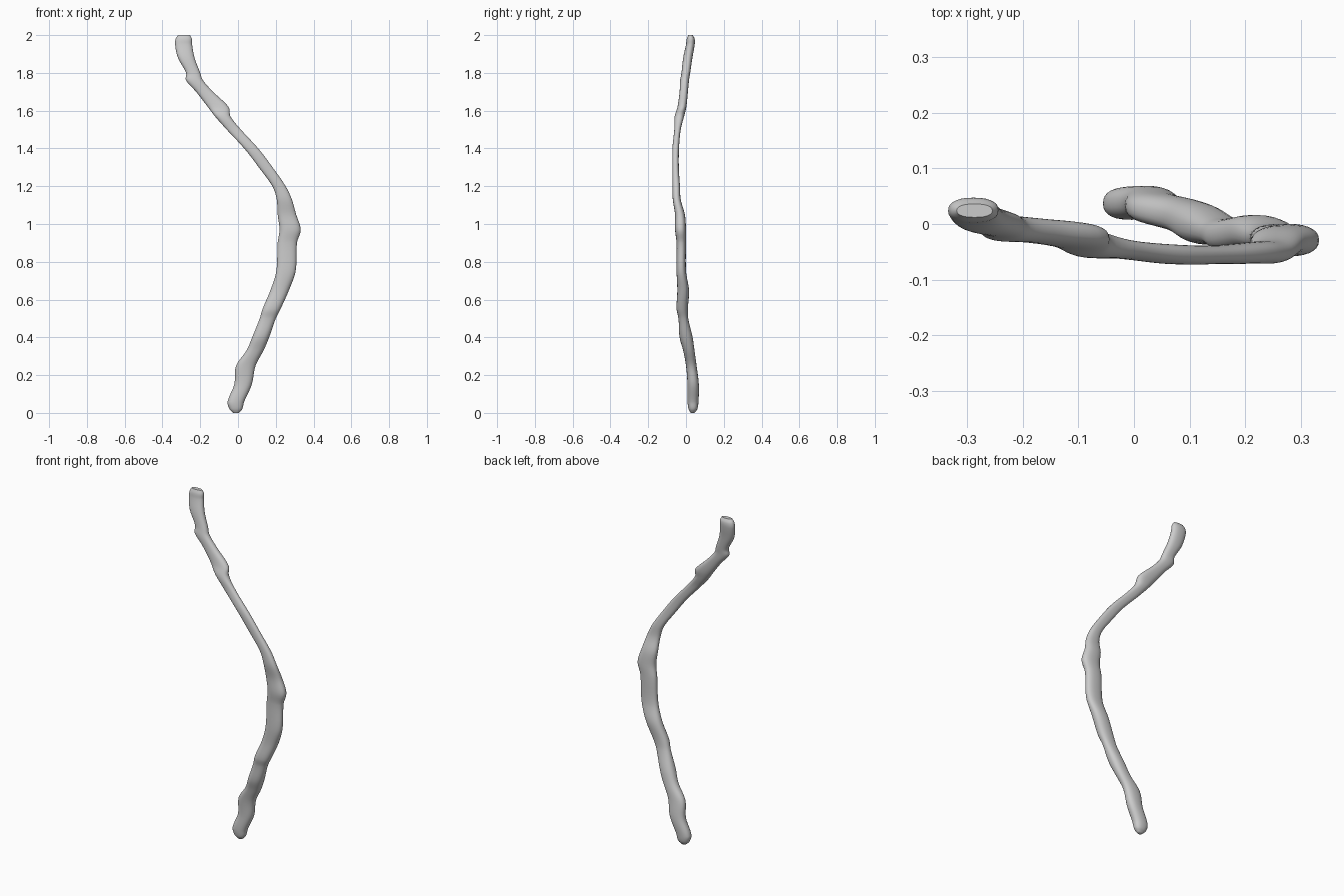
import bpy, bmesh, math

# Horizontal sections of the branch: z, left x, right x, front y, back y
SECTIONS = [
    (0.00, -0.025, 0.005, 0.025, 0.045), (0.02, -0.045, 0.022, 0.014, 0.060),
    (0.06, -0.055, 0.033, 0.008, 0.066), (0.15, -0.020, 0.073, 0.008, 0.068),
    (0.25, -0.010, 0.093, 0.000, 0.056), (0.33, 0.045, 0.135, -0.015, 0.045),
    (0.40, 0.075, 0.165, -0.034, 0.035), (0.50, 0.115, 0.200, -0.040, 0.012),
    (0.55, 0.130, 0.225, -0.050, 0.010), (0.65, 0.172, 0.270, -0.046, 0.016),
    (0.75, 0.203, 0.305, -0.050, 0.000), (0.90, 0.210, 0.312, -0.050, 0.000),
    (0.97, 0.220, 0.332, -0.058, 0.000), (1.05, 0.210, 0.308, -0.058, -0.006),
    (1.13, 0.205, 0.285, -0.070, -0.028), (1.20, 0.182, 0.252, -0.071, -0.032),
    (1.30, 0.110, 0.183, -0.072, -0.038), (1.40, 0.033, 0.107, -0.072, -0.037),
    (1.50, -0.060, 0.015, -0.062, -0.028), (1.57, -0.122, -0.040, -0.060, -0.010),
    (1.62, -0.160, -0.050, -0.045, 0.002), (1.70, -0.222, -0.132, -0.034, 0.010),
    (1.76, -0.275, -0.185, -0.031, 0.016), (1.80, -0.275, -0.200, -0.024, 0.022),
    (1.88, -0.318, -0.230, -0.015, 0.034), (1.95, -0.333, -0.243, 0.000, 0.046),
    (1.98, -0.330, -0.244, 0.004, 0.046), (2.00, -0.318, -0.254, 0.012, 0.036),
]
SIDES, STEPS = 28, 5


def slope(i, k):
    a, b = SECTIONS[max(i - 1, 0)], SECTIONS[min(i + 1, len(SECTIONS) - 1)]
    return (b[k] - a[k]) / (b[0] - a[0])


def blend(i, t, k):
    """Smooth curve through the sections."""
    a, b = SECTIONS[i], SECTIONS[i + 1]
    h = b[0] - a[0]
    return ((2*t**3 - 3*t**2 + 1) * a[k] + (t**3 - 2*t**2 + t) * h * slope(i, k)
            + (3*t**2 - 2*t**3) * b[k] + (t**3 - t**2) * h * slope(i + 1, k))


def spow(v):
    return math.copysign(abs(v) ** 0.85, v)


def add_ring(bm, z, x0, x1, y0, y1):
    ring = []
    for j in range(SIDES):
        a = 2 * math.pi * j / SIDES
        ring.append(bm.verts.new(((x0 + x1) / 2 + (x1 - x0) / 2 * spow(math.cos(a)),
                                  (y0 + y1) / 2 + (y1 - y0) / 2 * spow(math.sin(a)), z)))
    return ring


# Branch: one lumpy rod lofted through the sections
bm = bmesh.new()
rings = []
for i in range(len(SECTIONS) - 1):
    for s in range(STEPS):
        t = s / STEPS
        z = SECTIONS[i][0] + t * (SECTIONS[i + 1][0] - SECTIONS[i][0])
        rings.append(add_ring(bm, z, *[blend(i, t, k) for k in range(1, 5)]))
rings.append(add_ring(bm, *SECTIONS[-1]))
for lo, hi in zip(rings, rings[1:]):
    for j in range(SIDES):
        n = (j + 1) % SIDES
        bm.faces.new((lo[j], lo[n], hi[n], hi[j]))
bm.faces.new(rings[0][::-1])
bm.faces.new(rings[-1])

mesh = bpy.data.meshes.new("branch")
bm.to_mesh(mesh)
bm.free()
branch = bpy.data.objects.new("branch", mesh)
bpy.context.collection.objects.link(branch)
bpy.context.view_layer.objects.active = branch
branch.select_set(True)
bpy.ops.object.shade_smooth_by_angle(angle=math.radians(50))
